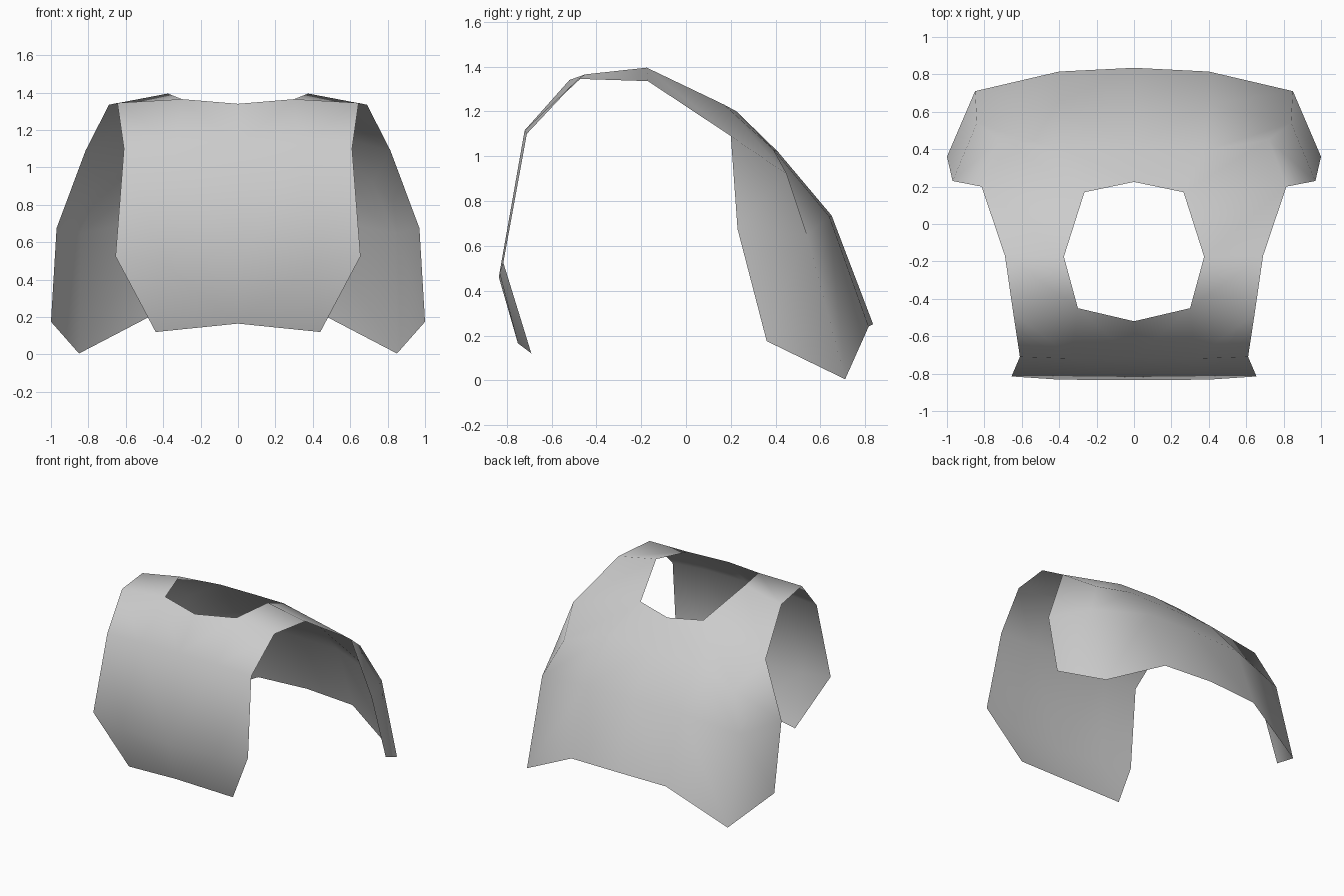
import bpy
import bmesh

cube = bpy.data.objects.get("Cube")
if cube:
    bpy.data.objects.remove(cube)


def flat_material(name, rgb):
    mat = bpy.data.materials.new(name)
    mat.use_nodes = True
    mat.diffuse_color = (*rgb, 1)
    bsdf = next(n for n in mat.node_tree.nodes if n.type == 'BSDF_PRINCIPLED')
    bsdf.inputs["Base Color"].default_value = (*rgb, 1)
    return mat


# Key points shared by neighbouring rows
hem_corner = (0.44, -0.69, 0.12)
armhole_back = (0.815, 0.20, 1.09)

# Left half: cross rows from front hem over the shoulder to the back hem,
# each running from the centre line outwards (None leaves the neck open)
rows = [
    [(0, -0.75, 0.165), hem_corner, hem_corner],                        # front hem
    [(0, -0.835, 0.46), (0.40, -0.832, 0.48), (0.655, -0.815, 0.525)],  # waist
    [(0, -0.72, 1.115), (0.33, -0.72, 1.115), (0.61, -0.71, 1.10)],     # chest
    [(0, -0.52, 1.34), (0.30, -0.45, 1.365), (0.645, -0.48, 1.345)],    # front collar
    [None, (0.375, -0.175, 1.395), (0.69, -0.17, 1.335)],               # shoulder
    [(0, 0.225, 1.20), (0.265, 0.17, 1.23), armhole_back],              # back collar
    [(0, 0.41, 1.02), (0.37, 0.39, 1.03), (0.72, 0.45, 0.92), armhole_back],
    [(0, 0.65, 0.735), (0.40, 0.64, 0.73), (0.84, 0.54, 0.65), (0.97, 0.23, 0.675)],
    [(0, 0.835, 0.25), (0.40, 0.815, 0.24), (0.85, 0.71, 0.005), (1.0, 0.36, 0.175)],
]

# Bridge the rows, merging repeated points into shared vertices
bm = bmesh.new()
verts = {}


def vert(p):
    if p not in verts:
        verts[p] = bm.verts.new(p)
    return verts[p]


for low, high in zip(rows, rows[1:]):
    for i in range(min(len(low), len(high)) - 1):
        ring = [low[i], low[i + 1], high[i + 1], high[i]]
        if None in ring:
            continue
        ring = list(dict.fromkeys(ring))
        if len(ring) > 2:
            bm.faces.new([vert(p) for p in ring]).smooth = True

mesh = bpy.data.meshes.new("torso_shell")
bm.to_mesh(mesh)
bm.free()
mesh.materials.append(flat_material("light grey", (0.6, 0.6, 0.6)))

# Mirror the half into the full shell
shell = bpy.data.objects.new("torso_shell", mesh)
bpy.context.collection.objects.link(shell)
mirror = shell.modifiers.new("mirror", 'MIRROR')
mirror.use_clip = True
mirror.merge_threshold = 0.001
